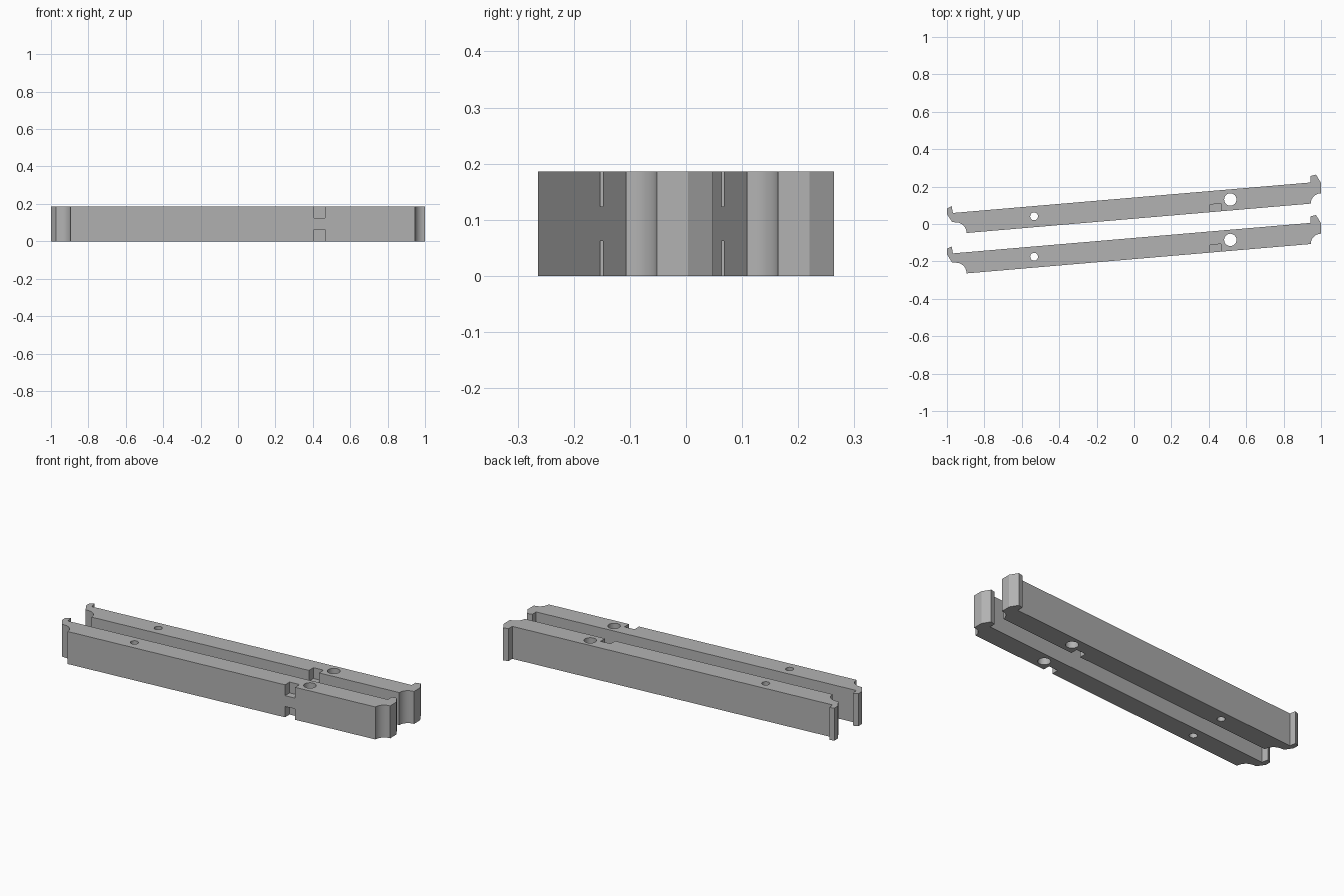
import bpy, bmesh, math
from mathutils import Vector

if "Cube" in bpy.data.objects:
    bpy.data.objects.remove(bpy.data.objects["Cube"], do_unlink=True)

HEIGHT = 0.186
SPACING = 0.216
SLOPE = math.atan(0.0853)

grey = bpy.data.materials.new("plain_grey")
grey.use_nodes = True
colour = (0.45, 0.45, 0.45, 1)
grey.diffuse_color = colour
grey.node_tree.nodes["Principled BSDF"].inputs["Base Color"].default_value = colour


def make_object(name, bm):
    bmesh.ops.recalc_face_normals(bm, faces=bm.faces)
    mesh = bpy.data.meshes.new(name)
    bm.to_mesh(mesh)
    bm.free()
    mesh.materials.append(grey)
    obj = bpy.data.objects.new(name, mesh)
    bpy.context.collection.objects.link(obj)
    return obj


def arc(cx, cy, r, start, end, steps=10):
    angles = [math.radians(start + (end - start) * i / steps) for i in range(steps + 1)]
    return [(cx + r * math.cos(a), cy + r * math.sin(a)) for a in angles]


def prism(name, outline, z0, z1):
    bm = bmesh.new()
    face = bm.faces.new([bm.verts.new((x, y, z0)) for x, y in outline])
    top = bmesh.ops.extrude_face_region(bm, geom=[face])["geom"]
    verts = [v for v in top if isinstance(v, bmesh.types.BMVert)]
    bmesh.ops.translate(bm, verts=verts, vec=(0, 0, z1 - z0))
    return make_object(name, bm)


def cut(target, cutter):
    cutter.hide_render = True
    mod = target.modifiers.new("cut", "BOOLEAN")
    mod.operation = "DIFFERENCE"
    mod.solver = "EXACT"
    mod.object = cutter
    bpy.context.view_layer.objects.active = target
    bpy.ops.object.modifier_apply(modifier=mod.name)
    bpy.data.objects.remove(cutter, do_unlink=True)


def make_bar(name, dy):
    # Sloping bar with a hook and a scooped corner at each end
    outline = (
        arc(1.0, 0.109, 0.055, 180, 90)
        + [(1.0, 0.22), (0.973, 0.264), (0.945, 0.257), (0.945, 0.222)]
        + [(-0.968, 0.059), (-0.975, 0.096), (-1.0, 0.083), (-1.0, 0.053), (-0.972, 0.01)]
        + arc(-0.952, -0.048, 0.057, 90, 0)
    )
    bar = prism(name, [(x, y + dy) for x, y in outline], 0, HEIGHT)

    # Through holes
    for x, y, r in ((0.515, 0.131, 0.033), (-0.534, 0.041, 0.021)):
        cut(bar, prism("hole_cutter", arc(x, y + dy, r, 0, 345, 23), -0.1, 0.3))

    # Shallow notches in the front face, above and below a middle tongue
    notch = [(0.405, -0.05), (0.465, -0.05), (0.465, 0.109), (0.405, 0.104)]
    notch = [(x, y + dy) for x, y in notch]
    cut(bar, prism("notch_cutter", notch, 0.124, 0.3))
    cut(bar, prism("notch_cutter", notch, -0.1, 0.062))

    bpy.ops.object.select_all(action="DESELECT")
    bar.select_set(True)
    bpy.context.view_layer.objects.active = bar
    bpy.ops.object.shade_smooth_by_angle(angle=math.radians(30))


make_bar("back_bar", 0)
make_bar("front_bar", -SPACING)
